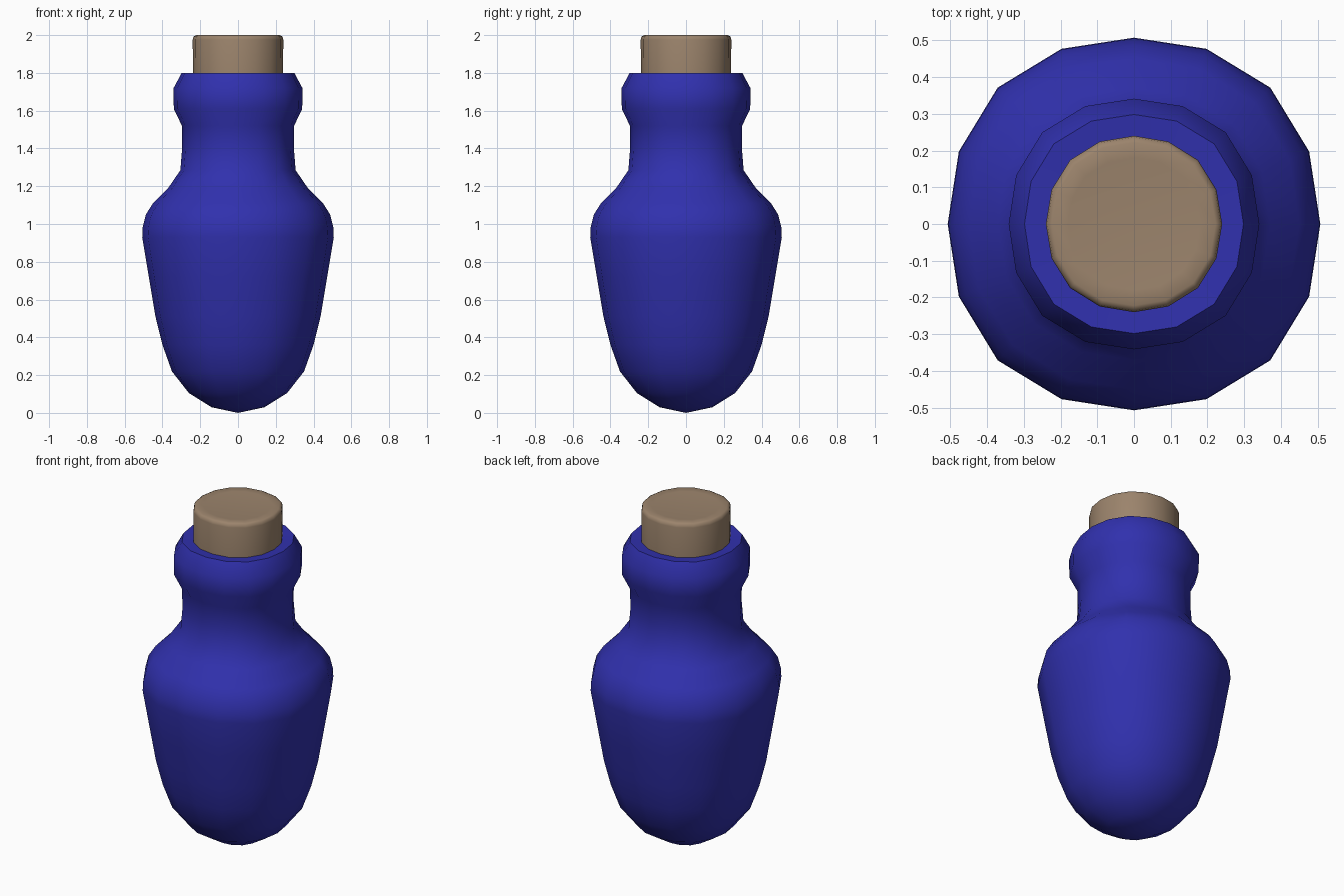
import bpy
import bmesh
from math import sin, cos, pi, radians

old = bpy.data.objects.get("Cube")
if old:
    bpy.data.objects.remove(old, do_unlink=True)

SIDES = 16


def material(name, colour):
    mat = bpy.data.materials.new(name)
    mat.use_nodes = True
    mat.diffuse_color = colour
    bsdf = mat.node_tree.nodes["Principled BSDF"]
    bsdf.inputs["Base Color"].default_value = colour
    bsdf.inputs["Roughness"].default_value = 0.6
    return mat


def lathe(name, profile, mat, squareness, sharp_angle):
    """Revolve (radius, height) points, bulging slightly on the diagonals."""
    bm = bmesh.new()
    rings = []
    for radius, z in profile:
        if radius == 0:
            rings.append([bm.verts.new((0, 0, z))] * SIDES)
            continue
        ring = []
        for i in range(SIDES):
            a = 2 * pi * i / SIDES
            r = radius * (1 + squareness * sin(2 * a) ** 2)
            ring.append(bm.verts.new((r * cos(a), r * sin(a), z)))
        rings.append(ring)
    for low, high in zip(rings, rings[1:]):
        for i in range(SIDES):
            j = (i + 1) % SIDES
            corners = dict.fromkeys((low[i], low[j], high[j], high[i]))
            bm.faces.new(list(corners))
    bmesh.ops.recalc_face_normals(bm, faces=bm.faces)
    mesh = bpy.data.meshes.new(name)
    bm.to_mesh(mesh)
    bm.free()
    mesh.materials.append(mat)
    obj = bpy.data.objects.new(name, mesh)
    bpy.context.collection.objects.link(obj)
    bpy.ops.object.select_all(action="DESELECT")
    obj.select_set(True)
    bpy.context.view_layer.objects.active = obj
    bpy.ops.object.shade_smooth_by_angle(angle=radians(sharp_angle))
    return obj


blue = material("blue glass", (0.03, 0.03, 0.42, 1))
tan = material("tan cork", (0.33, 0.23, 0.15, 1))

# Rounded base, shoulder, neck, lip and flat rim
bottle = [(0, 0), (0.14, 0.03), (0.26, 0.105), (0.35, 0.22), (0.40, 0.36),
          (0.437, 0.51), (0.472, 0.72), (0.507, 0.93), (0.505, 0.98),
          (0.488, 1.05), (0.45, 1.11), (0.37, 1.19), (0.305, 1.285),
          (0.296, 1.40), (0.297, 1.52), (0.34, 1.61), (0.341, 1.72),
          (0.298, 1.80), (0.22, 1.795)]
lathe("bottle_body", bottle, blue, 0.035, 40)

# Stopper with a softened top edge
stopper = [(0, 1.76), (0.238, 1.76), (0.24, 1.975), (0.236, 1.992),
           (0.222, 2.0), (0.18, 1.996), (0, 1.993)]
lathe("cork_stopper", stopper, tan, 0.025, 50)
